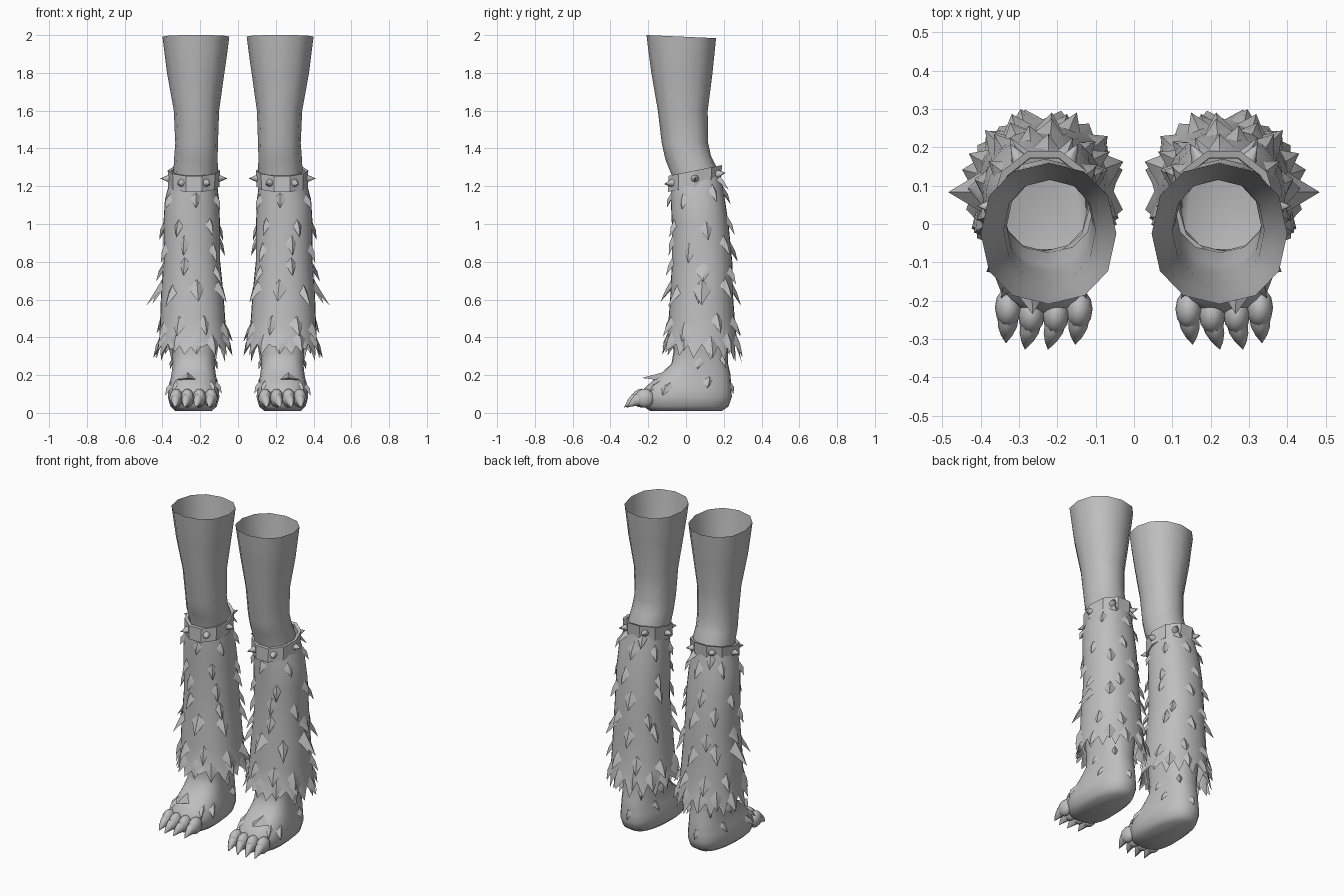
import bpy, bmesh, random
from math import sin, cos, pi, radians, copysign
from mathutils import Vector, Matrix

if "Cube" in bpy.data.objects:
    bpy.data.objects.remove(bpy.data.objects["Cube"])

random.seed(4)
grey = bpy.data.materials.new("plain grey")
grey.diffuse_color = (0.52, 0.52, 0.52, 1)
grey.use_nodes = True
grey.node_tree.nodes["Principled BSDF"].inputs["Base Color"].default_value = grey.diffuse_color

# Ring profiles, bottom to top: z, centre x, centre y, radius x, radius y, tilt
LEG = [(1.20, .232, .05, .112, .12, .2), (1.28, .224, .043, .118, .118, .2),
       (1.35, .223, .012, .115, .120, .1), (1.43, .219, -.006, .113, .122, .04),
       (1.60, .220, -.017, .120, .132, 0), (1.80, .224, -.022, .152, .162, -.02),
       (1.92, .223, -.024, .168, .176, -.03), (1.992, .223, -.025, .177, .184, -.045)]
FUR = [(.39, .237, .085, .180, .184, 0), (.50, .240, .083, .172, .175, 0),
       (.62, .242, .083, .166, .166, 0), (.80, .244, .085, .150, .160, 0),
       (1.00, .245, .075, .150, .150, 0), (1.13, .244, .062, .143, .142, .1),
       (1.23, .236, .052, .124, .132, .2)]
FOOT = [(.010, .235, .000, .095, .190, 0), (.035, .235, .000, .122, .226, 0),
        (.085, .235, .003, .135, .240, 0), (.13, .235, .010, .131, .230, 0),
        (.17, .235, .030, .122, .208, 0), (.21, .235, .052, .115, .182, 0),
        (.26, .235, .073, .110, .150, 0), (.32, .235, .077, .113, .144, 0),
        (.42, .235, .080, .122, .150, 0)]


def ring_point(r, a, power=2.2, taper=0.0):
    """Point on a rounded oval ring at angle a (0 = outer side, 90 = back)."""
    z, cx, cy, rx, ry, tilt = r
    c, s = cos(a), sin(a)
    c, s = (copysign(abs(v) ** (2 / power), v) for v in (c, s))
    return Vector((cx + rx * c * (1 - taper * s), cy + ry * s, z + tilt * ry * s))


def at_height(profile, z):
    """Interpolated ring of a profile."""
    z = min(max(z, profile[0][0]), profile[-1][0])
    for lo, hi in zip(profile, profile[1:]):
        if z <= hi[0]:
            t = (z - lo[0]) / (hi[0] - lo[0])
            return tuple(p + (q - p) * t for p, q in zip(lo, hi))


def bridge(bm, rows):
    n = len(rows[0])
    for lo, hi in zip(rows, rows[1:]):
        for j in range(n):
            bm.faces.new((lo[j], lo[(j + 1) % n], hi[(j + 1) % n], hi[j]))


def loft(bm, profile, n, **kw):
    rows = [[bm.verts.new(ring_point(r, 2 * pi * j / n, **kw)) for j in range(n)]
            for r in profile]
    bridge(bm, rows)
    return rows


def finish(bm, name, angle=40):
    """Make an object, mirrored onto the second leg."""
    me = bpy.data.meshes.new(name)
    bm.to_mesh(me)
    bm.free()
    me.materials.append(grey)
    ob = bpy.data.objects.new(name, me)
    bpy.context.collection.objects.link(ob)
    bpy.ops.object.select_all(action='DESELECT')
    ob.select_set(True)
    bpy.context.view_layer.objects.active = ob
    bpy.ops.object.shade_smooth_by_angle(angle=radians(angle))
    ob.modifiers.new("second_leg", 'MIRROR').use_mirror_merge = False
    return ob


def tuft(bm, profile, deg, z_tip, length, width, out, **kw):
    """Folded pointed lock of fur lying on a profile, with its tip lifted outwards."""
    a = radians(deg)

    def p(da, z, lift):
        r = at_height(profile, z)
        q = ring_point(r, a + da, **kw)
        d = Vector((cos(a + da), sin(a + da), 0))
        q = q + d * lift
        q.z += z - r[0]
        return q
    da = width / 2 / .16
    zb = z_tip + length
    top, left, right, mid, tip = (bm.verts.new(v) for v in (
        p(0, zb, -.006), p(-da, zb - .4 * length, -.004), p(da, zb - .4 * length, -.004),
        p(0, zb - .5 * length, .014 + .25 * out), p(0, z_tip, out)))
    for f in ((top, left, mid), (top, mid, right), (left, tip, mid), (mid, tip, right)):
        bm.faces.new(f)


# Upper leg: open tube
bm = bmesh.new()
loft(bm, LEG, 12)
finish(bm, "upper_leg")

# Fur sleeve with a jagged flaring hem
bm = bmesh.new()
N = 32
rows = loft(bm, FUR, N)
hem = []
for j in range(N):
    a = 2 * pi * j / N
    v = ring_point(FUR[0], a)
    d = Vector((cos(a), sin(a), 0))
    if j % 2:
        v += d * random.uniform(.015, .035)
        v.z = .305 - .025 * sin(a) + random.uniform(-.025, .025)
    else:
        v += d * .004
        v.z = .365
    hem.append(bm.verts.new(v))
bridge(bm, [hem, rows[0]])
finish(bm, "fur_sleeve", 60)

# Fur locks in staggered rows: tip height, count, first angle, length, lift
bm = bmesh.new()
for z, count, start, length, out in ((1.09, 6, 30, .10, .025), (.93, 5, 12, .11, .03),
                                     (.81, 6, 45, .12, .03), (.70, 5, 70, .11, .035),
                                     (.58, 7, 0, .13, .05), (.40, 8, 20, .12, .035),
                                     (.31, 11, 8, .13, .035)):
    for k in range(count):
        tuft(bm, FUR, start + 360 * k / count + random.uniform(-7, 7),
             z + random.uniform(-.025, .025), length, random.uniform(.06, .09),
             out * random.uniform(.7, 1.15))
tuft(bm, FUR, 0, .57, .15, .10, .075)
tuft(bm, FUR, 65, 1.165, .08, .08, .045)
tuft(bm, FUR, 115, 1.165, .08, .08, .045)
finish(bm, "fur_locks", 50)

# Foot: closed sole, open ankle inside the sleeve
bm = bmesh.new()
rows = loft(bm, FOOT, 24, power=2.5, taper=.12)
bm.faces.new(rows[0][::-1])
finish(bm, "foot", 50)

# Small locks on the foot sides, heel and above the toes
bm = bmesh.new()
for deg, z, length, width, out in ((-25, .09, .08, .06, .02), (205, .10, .08, .06, .02),
                                   (20, .13, .07, .05, .015), (160, .14, .07, .05, .015),
                                   (50, .24, .08, .06, .02), (125, .23, .08, .06, .02),
                                   (90, .10, .07, .05, .008), (-50, .11, .07, .05, .015),
                                   (230, .11, .07, .05, .015), (0, .23, .07, .05, .012),
                                   (180, .23, .07, .05, .012)):
    tuft(bm, FOOT, deg, z, length, width, out, power=2.5, taper=.12)
# Flat lock standing off the instep
v = [bm.verts.new(p) for p in ((.215, -.155, .175), (.325, -.155, .175),
                               (.265, -.235, .185), (.267, -.12, .215))]
for f in ((0, 2, 3), (2, 1, 3), (0, 1, 2)):
    bm.faces.new([v[i] for i in f])
finish(bm, "foot_locks", 50)

# Four toes and their curved claws
toes, claws = bmesh.new(), bmesh.new()
for x, y, lean in ((.143, -.222, .010), (.204, -.235, .020), (.268, -.235, .016),
                   (.328, -.218, .006)):
    bmesh.ops.create_uvsphere(toes, u_segments=12, v_segments=8, radius=1,
                              matrix=Matrix.Translation((x, y, .078)) @
                              Matrix.Diagonal((.035, .052, .050, 1)))
    path = [(-.02, .073, .028), (-.05, .068, .025), (-.073, .052, .015), (-.092, .030, .001)]
    rows = []
    for i, (dy, z, r) in enumerate(path):
        rows.append([claws.verts.new((x + lean * i / 3 + r * cos(t), y + dy,
                                      z + 1.25 * r * sin(t)))
                     for t in (2 * pi * k / 8 for k in range(8))])
    bridge(claws, rows)
    claws.faces.new(rows[-1])
finish(toes, "toes", 60)
finish(claws, "claws", 50)

# Tilted cuff band: one closed loop of inner and outer walls
bm = bmesh.new()
rows = loft(bm, [(1.200, .234, .047, .120, .130, .2), (1.198, .234, .045, .136, .147, .2),
                 (1.283, .234, .049, .138, .149, .2), (1.281, .234, .049, .120, .130, .2)],
            10, power=2)
bridge(bm, [rows[-1], rows[0]])
finish(bm, "cuff", 25)

# Pointed studs around the cuff
bm = bmesh.new()
for k in range(6):
    a = k * pi / 3
    d = Vector((cos(a), sin(a), .12 * sin(a))).normalized()
    pos = ring_point((1.241, .234, .047, .134, .145, .2), a, power=2) + d * .016
    bmesh.ops.create_cone(bm, segments=8, radius1=.024, radius2=.001, depth=.052,
                          cap_ends=True, matrix=Matrix.Translation(pos) @
                          d.to_track_quat('Z', 'Y').to_matrix().to_4x4())
finish(bm, "cuff_studs", 60)
